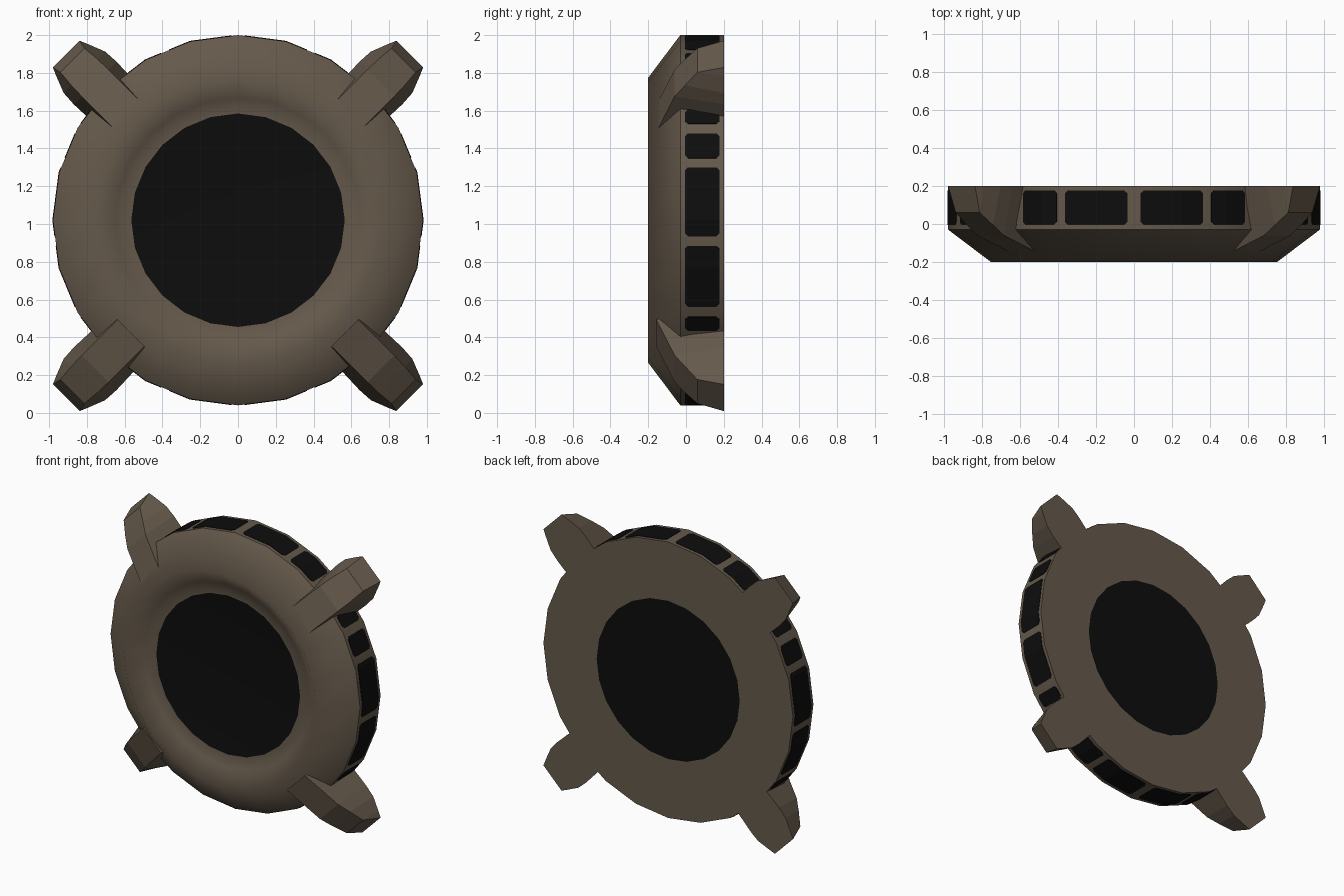
import bpy, bmesh, math
from mathutils import Vector

if "Cube" in bpy.data.objects:
    bpy.data.objects.remove(bpy.data.objects["Cube"])

ZC = 1.02      # ring centre height
LEG_ZC = 0.99  # centre height of the four legs
SIDES = 24


def material(name, rgb):
    m = bpy.data.materials.new(name)
    m.diffuse_color = (*rgb, 1)
    m.use_nodes = True
    m.node_tree.nodes["Principled BSDF"].inputs["Base Color"].default_value = m.diffuse_color
    return m


BROWN = material("warm grey brown", (0.130, 0.100, 0.070))
BLACK = material("near black", (0.004, 0.004, 0.004))


def finish(bm, name, mats):
    bmesh.ops.recalc_face_normals(bm, faces=bm.faces)
    me = bpy.data.meshes.new(name)
    bm.to_mesh(me)
    bm.free()
    for m in mats:
        me.materials.append(m)
    ob = bpy.data.objects.new(name, me)
    bpy.context.collection.objects.link(ob)
    return ob


# Lathed body: (radius, y) from the back disc round to the front disc
def build_ring():
    bm = bmesh.new()
    profile = [(0.562, 0.2), (0.98, 0.2), (0.98, -0.03), (0.755, -0.2),
               (0.65, -0.125), (0.565, -0.11)]
    rings = []
    for r, y in profile:
        rings.append([bm.verts.new((r * math.sin(k * math.tau / SIDES), y,
                                    ZC + r * math.cos(k * math.tau / SIDES)))
                      for k in range(SIDES)])
    for a, b in zip(rings, rings[1:]):
        for k in range(SIDES):
            n = (k + 1) % SIDES
            bm.faces.new((a[k], a[n], b[n], b[k]))
    # black centre discs, back and front
    for ring in (rings[0], rings[-1]):
        bm.faces.new(ring).material_index = 1
    for f in bm.faces:
        f.smooth = True
    # keep the two outer rims crisp
    for ring in rings[1:3]:
        for k in range(SIDES):
            bm.edges.get((ring[k], ring[(k + 1) % SIDES])).smooth = False
    return finish(bm, "ring_body", [BROWN, BLACK])


# Thin black window plates that follow the facets of the outer band
def rim_point(deg, y, lift):
    step = 360 / SIDES
    local = math.radians(deg % step - step / 2)
    r = 0.98 * math.cos(math.radians(step / 2)) / math.cos(local) + lift
    t = math.radians(deg)
    return Vector((r * math.sin(t), y, ZC + r * math.cos(t)))


def build_window(bm, start, end):
    bevel = 1.0
    angles = {start, start + bevel, end - bevel, end}
    angles |= {a for a in range(-360, 361, 15) if start + bevel < a < end - bevel}
    cols = []
    for a in sorted(angles):
        inset = 0.016 if a in (start, end) else 0
        lo, hi = -0.005 + inset, 0.177 - inset
        cols.append([bm.verts.new(rim_point(a, y, l)) for y, l in
                     ((lo, -0.003), (lo, 0.003), (hi, 0.003), (hi, -0.003))])
    for a, b in zip(cols, cols[1:]):
        for k in range(4):
            n = (k + 1) % 4
            bm.faces.new((a[k], a[n], b[n], b[k]))
    bm.faces.new(cols[0])
    bm.faces.new(cols[-1])


def build_windows():
    bm = bmesh.new()
    end_spans = [(2, 22), (24.7, 37)]                                # top and bottom
    side_spans = [(-37, -31.5), (-28, -19.7), (-16.6, 5), (8, 28), (31.5, 37)]
    for s, e in end_spans:
        for base in (0, 180):
            build_window(bm, base + s, base + e)
            build_window(bm, base - e, base - s)
    for s, e in side_spans:
        build_window(bm, 90 + s, 90 + e)
        build_window(bm, -90 - e, -90 - s)
    return finish(bm, "rim_windows", [BLACK])


# Tapered diagonal leg: sections of (reach, front y, front half width, back half width)
def build_leg(name, sx, sz):
    sections = [(0.80, -0.158, 0.100, 0.150), (1.07, -0.06, 0.100, 0.160),
                (1.15, -0.005, 0.098, 0.155), (1.24, 0.06, 0.090, 0.120),
                (1.286, 0.198, 0.100, 0.100)]
    bm = bmesh.new()
    d = Vector((sx, 0, sz)).normalized()
    p = Vector((-sz, 0, sx)).normalized()
    centre = Vector((0, 0, LEG_ZC))
    loops = []
    for reach, front, wf, wb in sections:
        loops.append([bm.verts.new(centre + d * reach + p * w + Vector((0, y, 0)))
                      for w, y in ((-wf, front), (wf, front), (wb, 0.2), (-wb, 0.2))])
    for a, b in zip(loops, loops[1:]):
        for k in range(4):
            n = (k + 1) % 4
            bm.faces.new((a[k], a[n], b[n], b[k]))
    bm.faces.new(loops[0])
    bm.faces.new(loops[-1])
    return finish(bm, name, [BROWN])


build_ring()
build_windows()
for vert, sz in (("upper", 1), ("lower", -1)):
    for side, sx in (("right", 1), ("left", -1)):
        build_leg(f"{vert}_{side}_leg", sx, sz)
